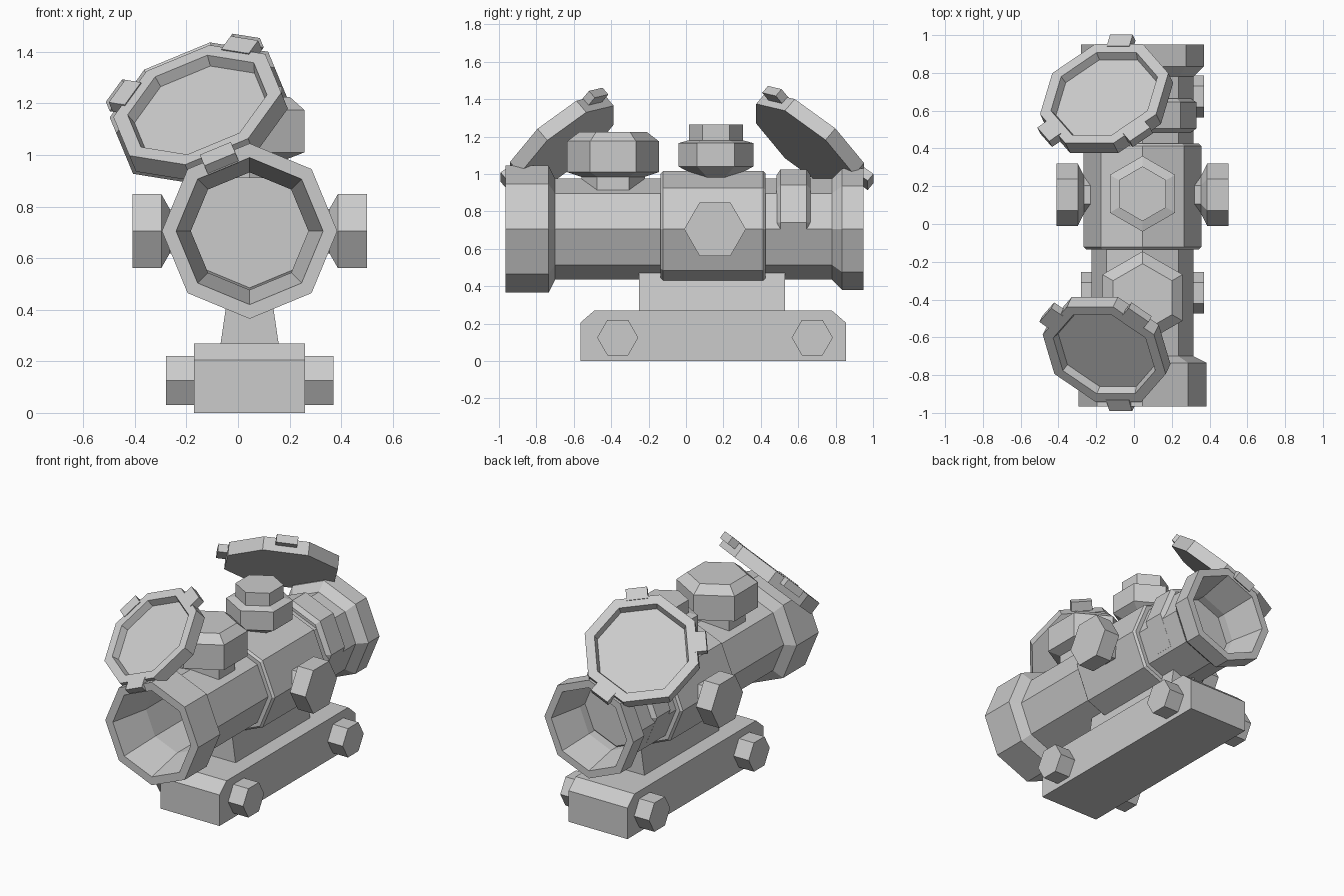
import bpy
import bmesh
import math
from mathutils import Matrix, Vector

cube = bpy.data.objects.get("Cube")
if cube:
    bpy.data.objects.remove(cube)

grey = bpy.data.materials.new("plain_grey")
grey.use_nodes = True
COLOUR = (0.6, 0.6, 0.6, 1)
grey.diffuse_color = COLOUR
for node in grey.node_tree.nodes:
    if node.type == 'BSDF_PRINCIPLED':
        node.inputs["Base Color"].default_value = COLOUR

AX, AZ = 0.045, 0.705          # axis of the sight tube
X, Y, Z = Vector((1, 0, 0)), Vector((0, 1, 0)), Vector((0, 0, 1))


def frame(origin, axis, side):
    """Placement whose local z is the axis and local x is the side."""
    m = Matrix((side, axis.cross(side), axis)).transposed().to_4x4()
    return Matrix.Translation(origin) @ m


def finish(name, bm, place):
    bm.transform(place)
    bmesh.ops.recalc_face_normals(bm, faces=bm.faces)
    mesh = bpy.data.meshes.new(name)
    bm.to_mesh(mesh)
    bm.free()
    mesh.materials.append(grey)
    ob = bpy.data.objects.new(name, mesh)
    bpy.context.collection.objects.link(ob)
    return ob


def lathe(name, profile, sides, place, turn=0.0, hollow=False):
    """Spin (radius, height) points into a faceted solid, or a ring if hollow."""
    bm = bmesh.new()
    rings = []
    for r, h in profile:
        angles = [turn + math.tau * i / sides for i in range(sides)]
        rings.append([bm.verts.new((r * math.cos(a), r * math.sin(a), h)) for a in angles])
    pairs = list(zip(rings, rings[1:]))
    if hollow:
        pairs.append((rings[-1], rings[0]))
    else:
        bm.faces.new(rings[0])
        bm.faces.new(rings[-1])
    for a, b in pairs:
        for i in range(sides):
            j = (i + 1) % sides
            bm.faces.new((a[i], a[j], b[j], b[i]))
    return finish(name, bm, place)


def prism(name, outline, depth, place):
    """Extrude a 2D outline symmetrically along local z."""
    bm = bmesh.new()
    low = [bm.verts.new((x, y, -depth / 2)) for x, y in outline]
    high = [bm.verts.new((x, y, depth / 2)) for x, y in outline]
    bm.faces.new(low)
    bm.faces.new(high)
    for i in range(len(outline)):
        j = (i + 1) % len(outline)
        bm.faces.new((low[i], low[j], high[j], high[i]))
    return finish(name, bm, place)


def box(name, size, place):
    bm = bmesh.new()
    bmesh.ops.create_cube(bm, size=1)
    bm.transform(Matrix.Diagonal((*size, 1)))
    return finish(name, bm, place)


# Hollow sight tube with a flared bell at both ends
tube = frame(Vector((AX, 0, AZ)), Y, X)
lathe("sight_tube", [
    (0.285, -0.965), (0.34, -0.965), (0.34, -0.735), (0.27, -0.70),
    (0.27, 0.78), (0.325, 0.835), (0.325, 0.95), (0.275, 0.95),
    (0.228, 0.72), (0.228, -0.70)], 8, tube, hollow=True)

# Thick middle body and the raised zoom ring
lathe("middle_body", [
    (0.228, -0.135), (0.298, -0.135), (0.312, -0.122), (0.312, 0.412),
    (0.298, 0.425), (0.228, 0.425)], 8, tube, hollow=True)
lathe("zoom_ring", [
    (0.255, 0.485), (0.285, 0.505), (0.285, 0.645), (0.255, 0.665)],
    8, frame(Vector((AX, 0, 0.74)), Y, X))

# Hexagonal adjustment knobs
lathe("top_knob", [
    (0.09, 0.97), (0.10, 0.985), (0.20, 1.04), (0.20, 1.165), (0.145, 1.18),
    (0.145, 1.265)], 6, frame(Vector((AX, 0.16, 0)), Z, Y))
lathe("front_knob", [
    (0.17, 0.91), (0.17, 0.985), (0.245, 1.01), (0.245, 1.175), (0.18, 1.225)],
    6, frame(Vector((AX, -0.39, 0)), Z, Y))
for side, label in ((1, "left"), (-1, "right")):
    lathe(label + "_knob", [
        (0.10, 0.24), (0.10, 0.31), (0.165, 0.342), (0.165, 0.455)],
        6, frame(Vector((AX, 0.155, AZ)), X * side, Y))

# Mounting clamp with its neck and hexagonal bolts
prism("clamp_base", [
    (-0.565, 0), (0.855, 0), (0.855, 0.205), (0.78, 0.27), (-0.49, 0.27),
    (-0.565, 0.205)], 0.43, frame(Vector((AX, 0, 0)), X, Y))
prism("clamp_neck", [
    (-0.113, 0.265), (0.113, 0.265), (0.083, 0.47), (-0.083, 0.47)],
    0.78, frame(Vector((AX, 0.14, 0)), -Y, X))
for side, label in ((1, "left"), (-1, "right")):
    for y, end in ((-0.365, "front"), (0.675, "rear")):
        lathe(f"{end}_{label}_bolt", [(0.11, 0.2), (0.11, 0.325)],
              6, frame(Vector((AX, y, 0.125)), X * side, Y))

# Flip-up lens covers, swung open and leaning to the right
LEAN, TILT, THICK = math.radians(22.5), math.radians(38), 0.085
out = Vector((-math.sin(LEAN), 0, math.cos(LEAN)))
for end, label, radius in ((-1, "front", 0.345), (1, "rear", 0.36)):
    reach = out * math.sin(TILT) - Y * end * math.cos(TILT)
    normal = out * math.cos(TILT) + Y * end * math.sin(TILT)
    centre = Vector((AX, end * 0.69, AZ)) + out * 0.53
    place = frame(centre, normal, reach)
    lathe(label + "_cover", [
        (radius, -THICK), (radius, 0), (radius * 0.83, 0), (radius * 0.79, -0.045)],
        8, place, turn=math.pi / 8)
    # Hinge lug and two finger tabs on the flat edges
    flat = radius * math.cos(math.pi / 8)
    for angle, part in ((180, "hinge"), (45, "tab_a"), (-45, "tab_b")):
        spin = Matrix.Rotation(math.radians(angle), 4, 'Z')
        shift = Matrix.Translation((flat + 0.022, 0, -0.02))
        box(f"{label}_cover_{part}", (0.075, 0.13, 0.05), place @ spin @ shift)
